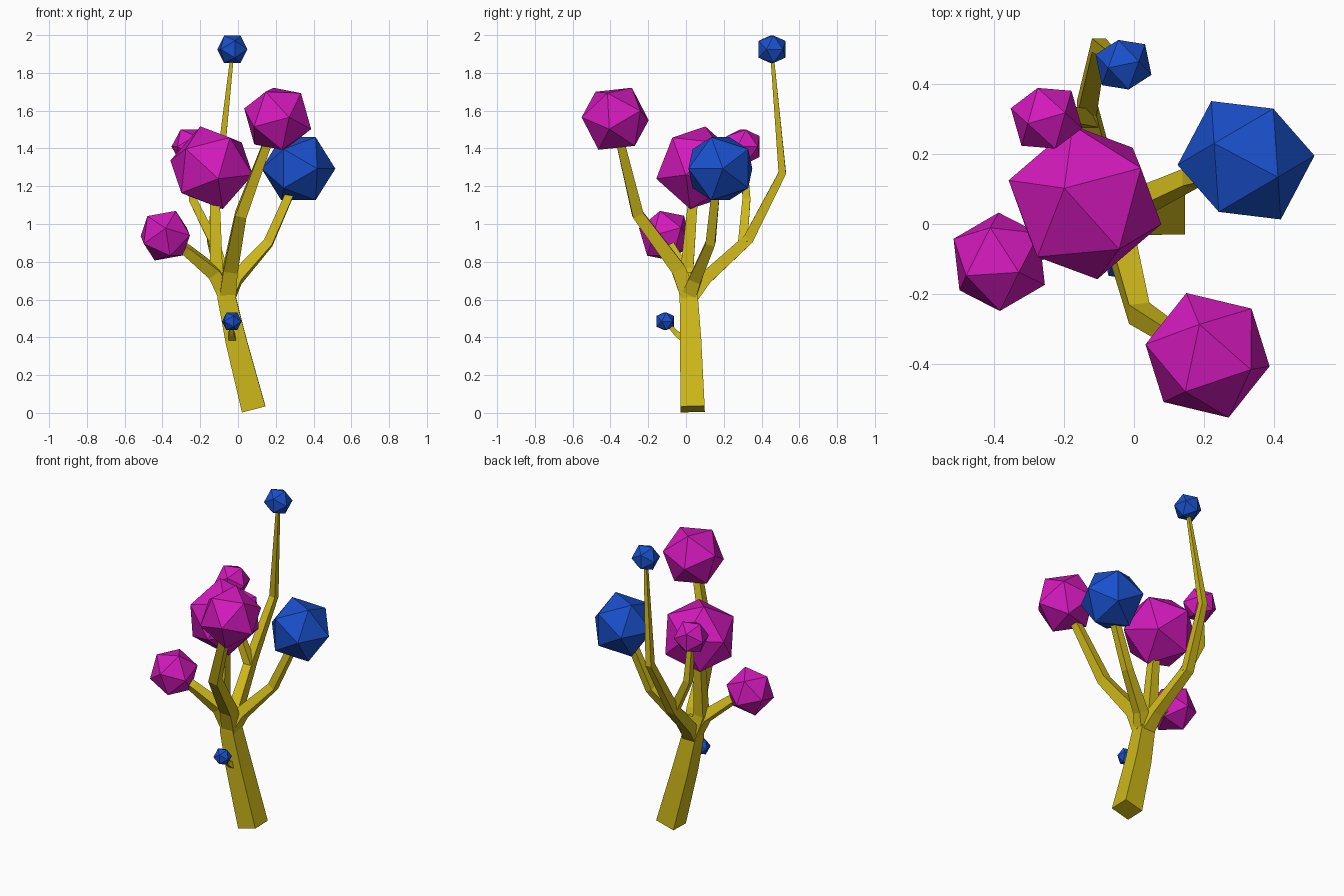
import bpy, bmesh
from mathutils import Vector, Matrix

if "Cube" in bpy.data.objects:
    bpy.data.objects.remove(bpy.data.objects["Cube"])


def material(name, rgb):
    m = bpy.data.materials.new(name)
    m.diffuse_color = (*rgb, 1)
    m.use_nodes = True
    m.node_tree.nodes["Principled BSDF"].inputs["Base Color"].default_value = m.diffuse_color
    return m


BARK = material("bark_yellow", (0.62, 0.48, 0.01))
PINK = material("foliage_magenta", (0.65, 0.01, 0.5))
BLUE = material("foliage_blue", (0.01, 0.08, 0.6))


def finish(bm, name, mat):
    bmesh.ops.recalc_face_normals(bm, faces=bm.faces)
    me = bpy.data.meshes.new(name)
    bm.to_mesh(me)
    bm.free()
    me.materials.append(mat)
    ob = bpy.data.objects.new(name, me)
    bpy.context.collection.objects.link(ob)
    return ob


def limb(name, path):
    """Four-sided tapered tube; path = (x, y, z, half width)."""
    pts = [Vector(p[:3]) for p in path]
    bm = bmesh.new()
    rings = []
    for i, p in enumerate(pts):
        t = Vector()
        if i > 0:
            t += (p - pts[i - 1]).normalized()
        if i < len(pts) - 1:
            t += (pts[i + 1] - p).normalized()
        t.normalize()
        u = (Vector((1, 0, 0)) - t * t.x).normalized()
        v = t.cross(u)
        w = path[i][3]
        rings.append([bm.verts.new(p + (u * a + v * b) * w)
                      for a, b in ((-1, -1), (1, -1), (1, 1), (-1, 1))])
    for r, s in zip(rings, rings[1:]):
        for k in range(4):
            bm.faces.new((r[k], r[(k + 1) % 4], s[(k + 1) % 4], s[k]))
    bm.faces.new(rings[0][::-1])
    bm.faces.new(rings[-1])
    return finish(bm, name, BARK)


def edge_frame(a, b):
    a, b = Vector(a).normalized(), Vector(b).normalized()
    m, e = (a + b).normalized(), (b - a).normalized()
    return Matrix((m, e, m.cross(e))).transposed()


def foliage(name, centre, radius, a, b, mat):
    """Icosahedron turned so that one edge runs from direction a to b."""
    bm = bmesh.new()
    bmesh.ops.create_icosphere(bm, subdivisions=1, radius=radius)
    bm.edges.ensure_lookup_table()
    v0, v1 = bm.edges[0].verts
    rot = edge_frame(a, b) @ edge_frame(v0.co, v1.co).transposed()
    bmesh.ops.transform(bm, matrix=Matrix.Translation(centre) @ rot.to_4x4(), verts=bm.verts)
    return finish(bm, name, mat)


# Trunk and branches
limb("trunk", [(.083, .035, .02, .064), (-.01, .025, .38, .056),
               (-.06, .015, .61, .048), (-.075, .005, .74, .034)])
limb("left_branch", [(-.06, .015, .62, .042), (-.125, -.01, .74, .034),
                     (-.27, -.07, .86, .025), (-.36, -.1, .92, .022)])
limb("centre_branch", [(-.065, .015, .62, .042), (-.115, .005, .76, .034),
                       (-.12, .03, 1.05, .027), (-.13, .05, 1.25, .022)])
limb("front_branch", [(-.055, .015, .62, .044), (-.04, -.04, .76, .038),
                      (.015, -.255, 1.05, .03), (.145, -.34, 1.4, .023),
                      (.19, -.37, 1.5, .02)])
limb("right_branch", [(-.055, .015, .62, .04), (-.01, .05, .71, .033),
                      (.16, .13, .9, .025), (.27, .155, 1.15, .022),
                      (.31, .17, 1.25, .02)])
limb("back_branch", [(-.06, .02, .61, .042), (-.08, .1, .71, .034),
                     (-.135, .33, .92, .028), (-.1, .51, 1.27, .02),
                     (-.03, .455, 1.9, .009)])
limb("back_left_branch", [(-.125, .3, .9, .025), (-.24, .32, 1.13, .021),
                          (-.25, .305, 1.38, .015)])
limb("front_twig", [(-.025, .01, .38, .025), (-.035, -.05, .42, .014),
                    (-.033, -.11, .485, .008)])

# Foliage balls
foliage("top_foliage", (-.03, .455, 1.925), .085, (.077, -.026, 0), (.063, .057, 0), BLUE)
foliage("centre_foliage", (-.14, .062, 1.298), .23, (.218, -.063, -.04), (.06, -.04, -.214), PINK)
foliage("front_foliage", (.21, -.375, 1.557), .188, (.172, -.03, -.055), (.12, -.04, .135), PINK)
foliage("right_foliage", (.32, .182, 1.293), .196, (.19, .011, 0), (.101, -.168, 0), BLUE)
foliage("left_foliage", (-.385, -.108, .938), .146, (.131, -.066, 0), (.056, -.03, .135), PINK)
foliage("back_left_foliage", (-.25, .302, 1.41), .106, (.1, -.023, 0), (.077, .077, 0), PINK)
foliage("twig_foliage", (-.033, -.11, .485), .055, (.077, -.026, 0), (.063, .057, 0), BLUE)
